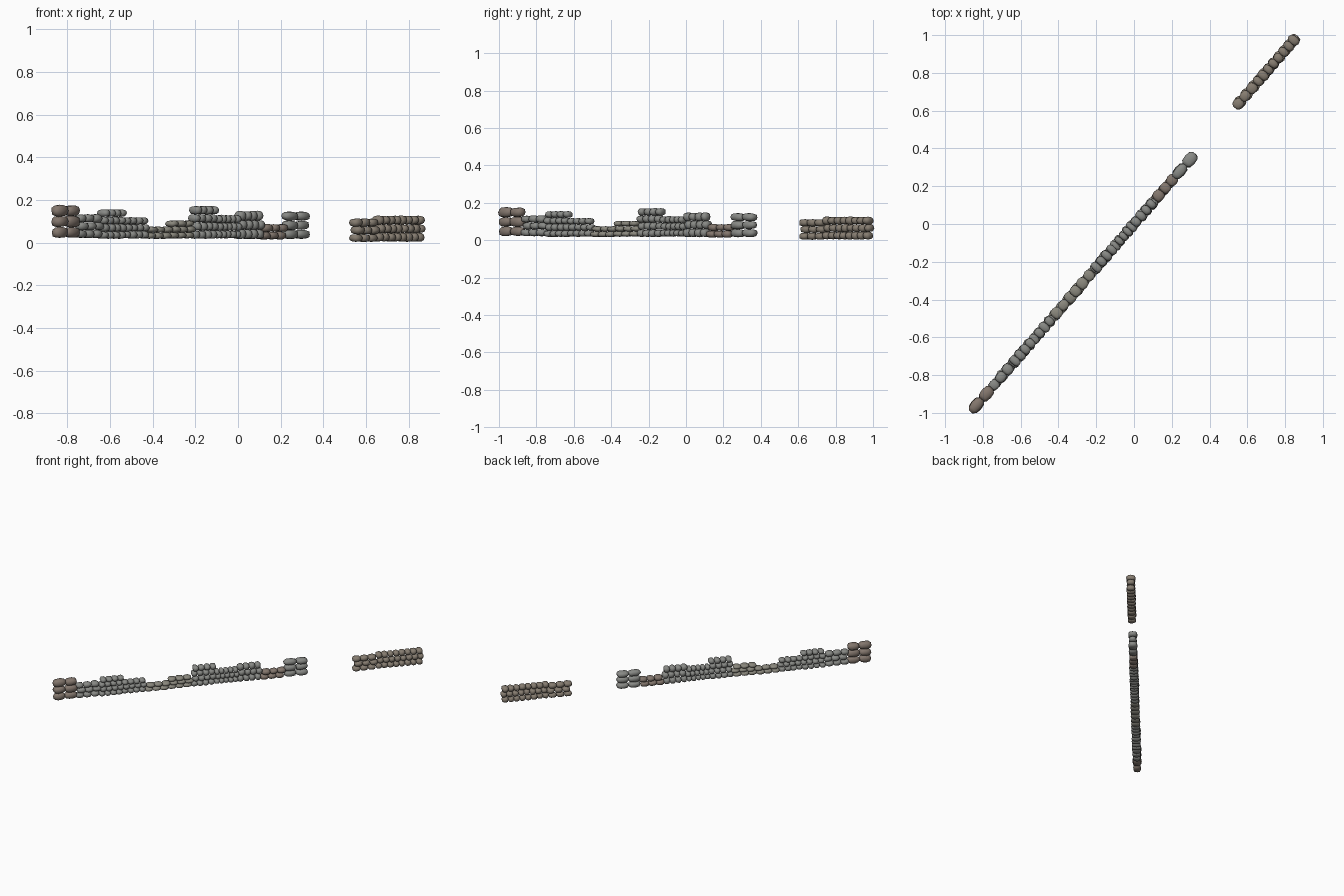
import bpy, bmesh, math, random
from mathutils import Vector, Matrix

if "Cube" in bpy.data.objects:
    bpy.data.objects.remove(bpy.data.objects["Cube"])

random.seed(4)

# wall line runs diagonally through the origin, split in 16 equal bays
HALF = Vector((0.862, 0.992, 0))
BAYS = 16
ALONG = HALF.normalized()
ANGLE = math.atan2(HALF.y, HALF.x)
BAY_LEN = 2 * HALF.length / BAYS
THICK = 0.064


def material(name, col):
    m = bpy.data.materials.new(name)
    m.diffuse_color = (*col, 1)
    m.use_nodes = True
    m.node_tree.nodes["Principled BSDF"].inputs["Base Color"].default_value = m.diffuse_color
    return m


MATS = {
    "grey": material("grey_stone", (0.25, 0.255, 0.24)),
    "tan": material("tan_stone", (0.26, 0.25, 0.21)),
    "brown": material("brown_stone", (0.23, 0.185, 0.155)),
    "buff": material("buff_stone", (0.24, 0.205, 0.165)),
}

# bay index: (columns, courses, bottom z, top z, stone colour)
SECTIONS = {
    0: (2, 3, 0.022, 0.175, "brown"),
    1: (3, 3, 0.022, 0.132, "grey"),
    2: (4, 4, 0.018, 0.155, "grey"),
    3: (4, 3, 0.020, 0.118, "grey"),
    4: (3, 2, 0.018, 0.075, "tan"),
    5: (3, 3, 0.020, 0.103, "tan"),
    6: (4, 4, 0.018, 0.171, "grey"),
    7: (5, 3, 0.020, 0.128, "grey"),
    8: (4, 3, 0.018, 0.147, "grey"),
    9: (3, 2, 0.015, 0.086, "brown"),
    10: (2, 3, 0.017, 0.145, "grey"),
    13: (3, 3, 0.003, 0.112, "buff"),
    14: (4, 3, 0.005, 0.125, "buff"),
    15: (4, 3, 0.005, 0.125, "buff"),
}


def add_stone(bm, centre, size):
    """Rounded, slightly squared and lumpy stone aligned with the wall."""
    verts = bmesh.ops.create_icosphere(bm, subdivisions=2, radius=1)["verts"]
    place = (Matrix.Translation(centre) @ Matrix.Rotation(ANGLE, 4, 'Z')
             @ Matrix.Rotation(random.uniform(-0.06, 0.06), 4, 'Y'))
    for v in verts:
        p = Vector([math.copysign(abs(c) ** 0.75, c) for c in v.co])
        p *= random.uniform(0.94, 1.03)
        v.co = place @ Vector((p.x * size[0] / 2, p.y * size[1] / 2, p.z * size[2] / 2))


def build_section(index, cols, courses, low, high, colour):
    bm = bmesh.new()
    pitch = BAY_LEN / cols
    rise = (high - low) / courses
    for row in range(courses):
        for col in range(cols):
            # alternate courses shift to break the vertical joints
            shift = (0.12 if row % 2 else -0.12) * pitch
            d = -HALF.length + index * BAY_LEN + (col + 0.5) * pitch + shift * (cols > 2)
            pos = ALONG * d + Vector((0, 0, low + (row + 0.5) * rise))
            size = (pitch * random.uniform(1.02, 1.16),
                    THICK * random.uniform(0.85, 1.05),
                    rise * random.uniform(1.0, 1.12))
            add_stone(bm, pos, size)
    mesh = bpy.data.meshes.new(f"wall_section_{index}")
    bm.to_mesh(mesh)
    bm.free()
    mesh.materials.append(MATS[colour])
    obj = bpy.data.objects.new(f"wall_section_{index}", mesh)
    bpy.context.collection.objects.link(obj)
    for poly in mesh.polygons:
        poly.use_smooth = True


for i, spec in SECTIONS.items():
    build_section(i, *spec)
